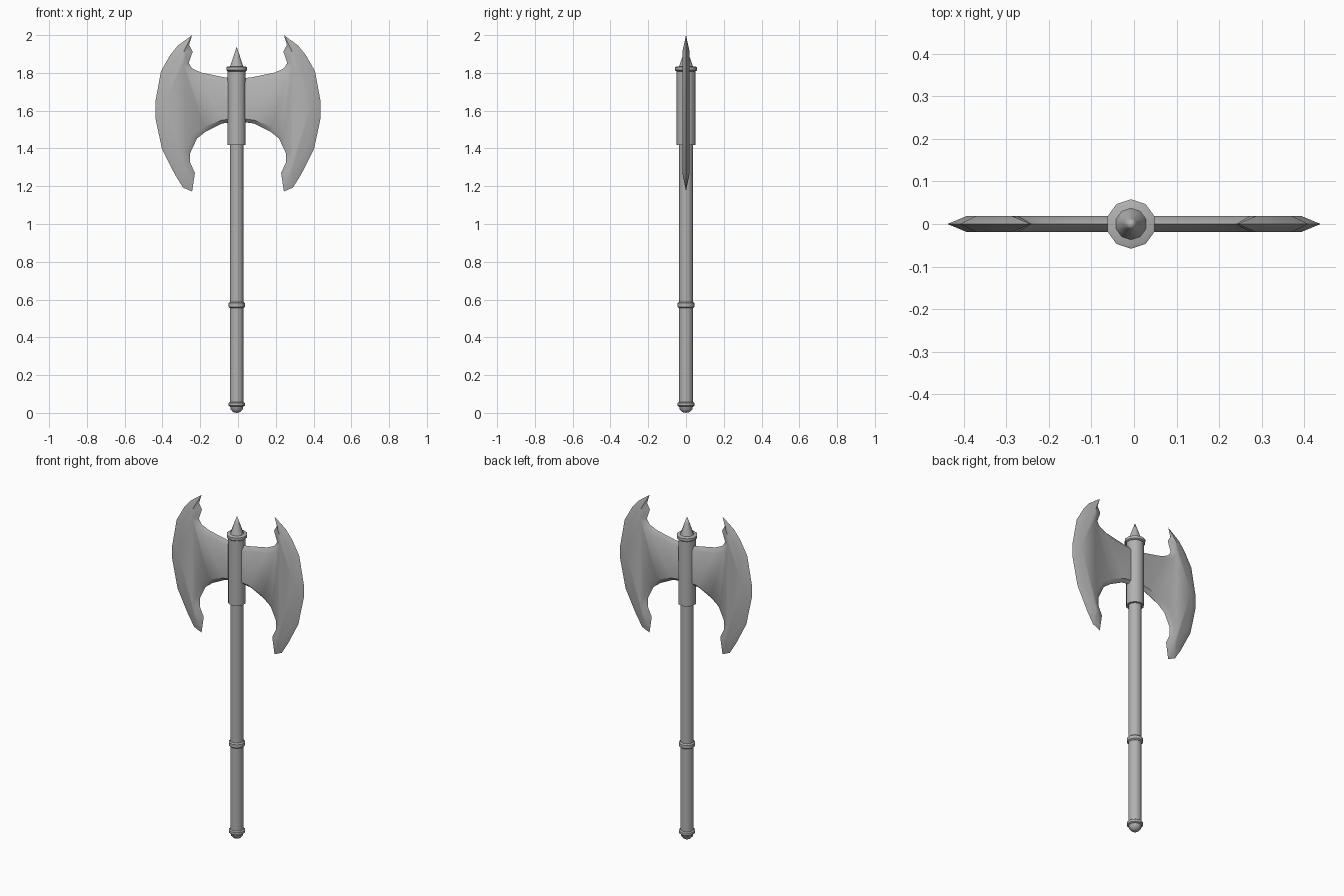
import bpy, bmesh, math

if "Cube" in bpy.data.objects:
    bpy.data.objects.remove(bpy.data.objects["Cube"])

AXIS_X = -0.007   # shaft sits a hair left of the blade centre
SIDES = 10

steel = bpy.data.materials.new("dark_grey")
steel.diffuse_color = (0.44, 0.44, 0.44, 1)
steel.use_nodes = True
steel.node_tree.nodes["Principled BSDF"].inputs["Base Color"].default_value = steel.diffuse_color


def finish(bm, name):
    """Turn a bmesh into a dark grey object with softened shallow edges."""
    bmesh.ops.recalc_face_normals(bm, faces=bm.faces[:])
    mesh = bpy.data.meshes.new(name)
    bm.to_mesh(mesh)
    bm.free()
    mesh.materials.append(steel)
    obj = bpy.data.objects.new(name, mesh)
    bpy.context.collection.objects.link(obj)
    bpy.ops.object.select_all(action='DESELECT')
    obj.select_set(True)
    bpy.context.view_layer.objects.active = obj
    bpy.ops.object.shade_smooth_by_angle(angle=math.radians(40))
    return obj


def turned(name, profile):
    """Ten-sided turned part from (radius, z) pairs; radius 0 makes a point."""
    bm = bmesh.new()
    rings = []
    for r, z in profile:
        if r == 0:
            rings.append([bm.verts.new((AXIS_X, 0, z))] * SIDES)
        else:
            angles = [math.pi / 2 + 2 * math.pi * i / SIDES for i in range(SIDES)]
            rings.append([bm.verts.new((AXIS_X + r * math.cos(a), r * math.sin(a), z))
                          for a in angles])
    for lo, hi in zip(rings, rings[1:]):
        for i in range(SIDES):
            j = (i + 1) % SIDES
            bm.faces.new(list(dict.fromkeys((lo[i], lo[j], hi[j], hi[i]))))
    for (r, _), ring in ((profile[0], rings[0]), (profile[-1], rings[-1])):
        if r > 0:
            bm.faces.new(ring)
    return finish(bm, name)


# Shaft and its fittings
turned("shaft", [(0.037, 0.04), (0.037, 1.45)])
turned("pommel", [(0, 0), (0.02, 0.004), (0.033, 0.018), (0.038, 0.04)])
for name, z, h in (("pommel_ring", 0.045, 0.012), ("grip_ring", 0.571, 0.016)):
    turned(name, [(0.038, z - h), (0.045, z - h * 0.6), (0.045, z + h * 0.6), (0.038, z + h)])
turned("head_socket", [(0.050, 1.418), (0.050, 1.812)])
turned("top_collar", [(0.050, 1.808), (0.058, 1.814), (0.058, 1.83), (0.052, 1.833)])
turned("top_spike", [(0.038, 1.83), (0.031, 1.85), (0.014, 1.90), (0, 1.937)])

# Blade: sharp outline (x, z) and the flat cheek border (x, z) inside it
BLADE = [
    (0.000, 1.772, 0.000, 1.750), (0.065, 1.775, 0.065, 1.752),
    (0.196, 1.802, 0.205, 1.775), (0.243, 1.824, 0.265, 1.800),
    (0.261, 1.852, 0.290, 1.845), (0.240, 1.913, 0.272, 1.895),
    (0.259, 1.948, 0.280, 1.908), (0.243, 2.000, 0.287, 1.914),
    (0.318, 1.945, 0.305, 1.900), (0.360, 1.893, 0.325, 1.870),
    (0.408, 1.808, 0.370, 1.790), (0.438, 1.644, 0.392, 1.640),
    (0.438, 1.564, 0.392, 1.565), (0.402, 1.395, 0.360, 1.410),
    (0.333, 1.260, 0.303, 1.300), (0.291, 1.193, 0.284, 1.272),
    (0.243, 1.172, 0.275, 1.268), (0.228, 1.270, 0.268, 1.285),
    (0.254, 1.326, 0.285, 1.330), (0.254, 1.374, 0.282, 1.380),
    (0.217, 1.453, 0.240, 1.475), (0.170, 1.490, 0.180, 1.515),
    (0.085, 1.532, 0.085, 1.550), (0.000, 1.543, 0.000, 1.560),
]
bm = bmesh.new()
edge = [bm.verts.new((p[0], 0, p[1])) for p in BLADE]
for y in (-0.019, 0.019):
    cheek = [bm.verts.new((p[2], y, p[3])) for p in BLADE]
    bm.faces.new(cheek)
    for i in range(len(BLADE) - 1):
        bm.faces.new((edge[i], edge[i + 1], cheek[i + 1], cheek[i]))
blade = finish(bm, "double_blade")
mirror = blade.modifiers.new("Mirror", 'MIRROR')
mirror.use_axis[0] = True
